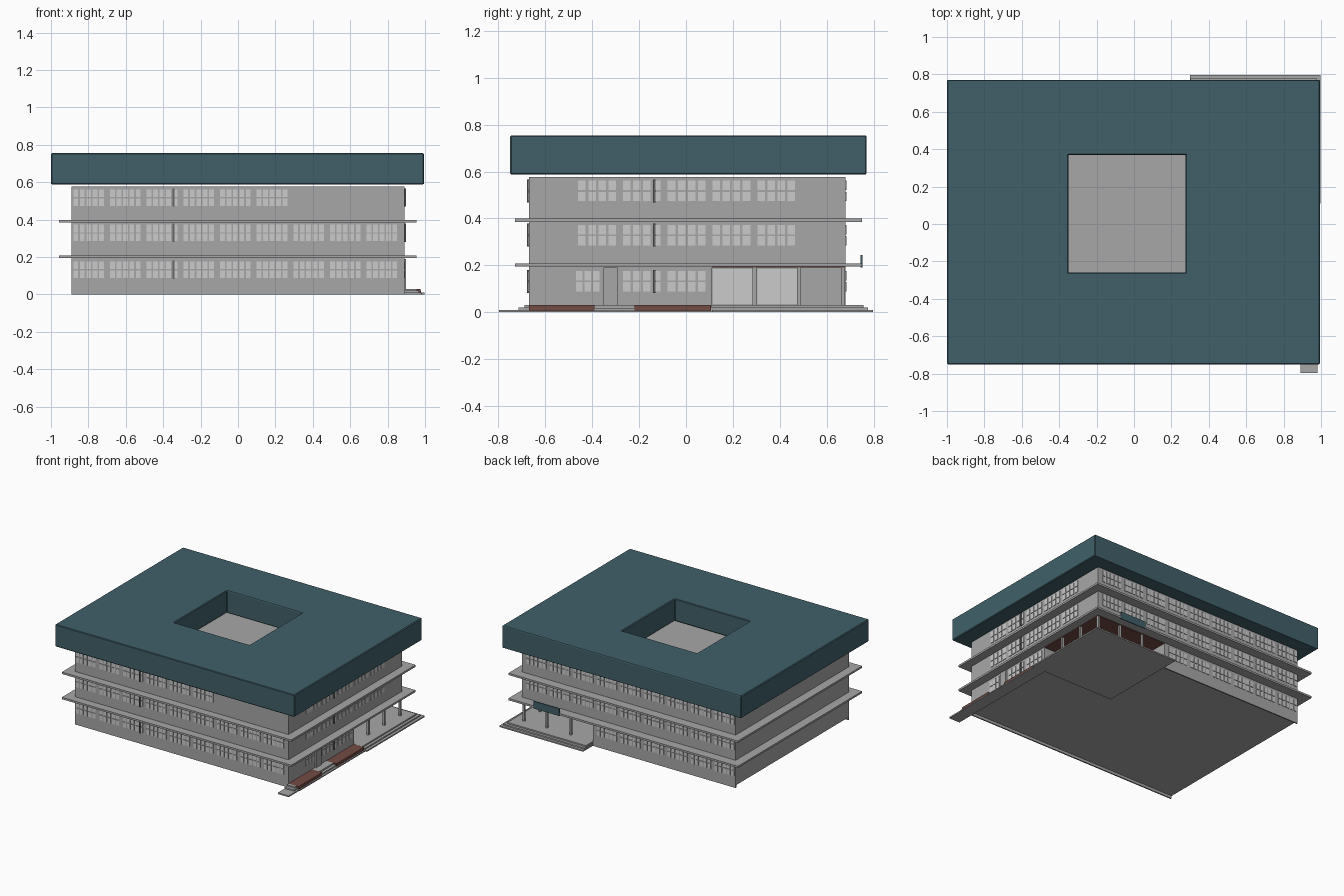
import bpy, bmesh

cube = bpy.data.objects.get("Cube")
if cube:
    bpy.data.objects.remove(cube, do_unlink=True)


def material(name, r, g, b):
    m = bpy.data.materials.new(name)
    m.use_nodes = True
    m.diffuse_color = (r, g, b, 1)
    m.node_tree.nodes["Principled BSDF"].inputs["Base Color"].default_value = (r, g, b, 1)
    return m


CONCRETE = material("concrete grey", 0.39, 0.39, 0.39)
GLASS = material("pale window", 0.6, 0.6, 0.6)
TEAL = material("roof teal", 0.052, 0.118, 0.142)
BROWN = material("brick brown", 0.17, 0.07, 0.055)
DARK = material("dark grey", 0.13, 0.13, 0.13)


def finish(name, bm, mat):
    bmesh.ops.recalc_face_normals(bm, faces=bm.faces[:])
    mesh = bpy.data.meshes.new(name)
    bm.to_mesh(mesh)
    bm.free()
    mesh.materials.append(mat)
    ob = bpy.data.objects.new(name, mesh)
    bpy.context.collection.objects.link(ob)
    return ob


def add_prism(bm, outline, z0, z1):
    """Extrude a plan outline from z0 up to z1."""
    face = bm.faces.new([bm.verts.new((x, y, z0)) for x, y in outline])
    top = bmesh.ops.extrude_face_region(bm, geom=[face])["geom"]
    for v in top:
        if isinstance(v, bmesh.types.BMVert):
            v.co.z = z1


def rect(x0, x1, y0, y1):
    return [(x0, y0), (x1, y0), (x1, y1), (x0, y1)]


def prism(name, outline, z0, z1, mat):
    bm = bmesh.new()
    add_prism(bm, outline, z0, z1)
    return finish(name, bm, mat)


# Main dimensions
W, S, N = 0.89, -0.67, 0.68          # half width, front wall, back wall
RX, RY = 0.3, 0.11                   # corner of the porch recess
Z1, Z2, TOP = 0.195, 0.385, 0.577    # storey levels
T = 0.004                            # plate thickness

# Walls: ground storey with the back corner cut away, full storeys above
ground = [(-W, S), (W, S), (W, RY), (RX, RY), (RX, N), (-W, N)]
prism("ground_storey", ground, 0.02, Z1 + 0.005, CONCRETE)
prism("upper_storeys", rect(-W, W, S, N), Z1 + 0.005, TOP, CONCRETE)
prism("front_skirt", rect(-W, W, S, S + 0.01), 0, 0.02, CONCRETE)
prism("back_skirt", rect(-W, RX, N - 0.01, N), 0, 0.02, CONCRETE)

# Projecting floor slabs
for label, z in (("lower", Z1), ("upper", Z2)):
    prism(label + "_slab", rect(-0.957, 0.955, -0.73, 0.75), z, z + 0.014, CONCRETE)
prism("porch_ceiling", rect(RX, W, RY, N), Z1 - 0.005, Z1 + 0.001, BROWN)

# Roof ring around the open court
X0, X1, Y0, Y1 = -0.35, 0.275, -0.26, 0.37
outer = rect(-1, 0.995, -0.75, 0.77)
inner = rect(X0, X1, Y0, Y1)
bm = bmesh.new()
rings = [[bm.verts.new((x, y, z)) for x, y in line]
         for line, z in ((outer, 0.588), (outer, 0.755), (inner, 0.755), (inner, 0.588))]
for k in range(4):
    a, b = rings[k], rings[(k + 1) % 4]
    for i in range(4):
        j = (i + 1) % 4
        bm.faces.new((a[i], a[j], b[j], b[i]))
roof = finish("roof", bm, TEAL)
bevel = roof.modifiers.new("edge_bevel", "BEVEL")
bevel.width = 0.005
bevel.segments = 1


# Windows: groups of panes in two rows, laid on a wall
def wall_plate(bm, side, a, b, z0, z1, t=T):
    plan = {"front": rect(a, b, S - t, S),
            "back": rect(a, b, N, N + t),
            "right": rect(W, W + t, a, b)}[side]
    add_prism(bm, plan, z0, z1)


def window_row(name, side, starts, z, panes=5, width=0.172):
    bm = bmesh.new()
    pitch = width / panes
    for s in starts:
        for i in range(panes):
            a = s + i * pitch
            for low, high in ((0, 0.04), (0.047, 0.088)):
                wall_plate(bm, side, a, a + pitch * 0.75, z + low, z + high)
    finish(name, bm, GLASS)


def downpipe(name, side, a, z):
    bm = bmesh.new()
    wall_plate(bm, side, a - 0.005, a + 0.005, z - 0.005, z + 0.093, 0.008)
    finish(name, bm, DARK)


long_wall = [-0.88 + 0.196 * i for i in range(9)]
side_wall = [-0.46 + 0.191 * i for i in range(5)]
rows = (("ground", 0.088), ("middle", 0.285), ("top", 0.474))
for floor, z in rows:
    window_row(floor + "_front_windows", "front", long_wall[:6 if floor == "top" else 9], z)
    window_row(floor + "_back_windows", "back", long_wall[:6 if floor == "ground" else 9], z)
    window_row(floor + "_right_windows", "right",
               side_wall[1:3] if floor == "ground" else side_wall, z, 4)
    downpipe(floor + "_front_mullion", "front", -0.345, z)
    downpipe(floor + "_right_mullion", "right", -0.135, z)
window_row("ground_small_window", "right", [-0.47], z=0.088, panes=3, width=0.11)

# Side door
bm = bmesh.new()
wall_plate(bm, "right", -0.352, -0.293, 0.03, 0.19, 0.009)
finish("side_door", bm, CONCRETE)

# Glazed entrance inside the porch
for i, (a, b) in enumerate(((0.115, 0.285), (0.305, 0.475))):
    prism(f"entrance_glass_{i}", rect(RX, RX + T, a, b), 0.035, 0.185, GLASS)

# Porch platform with steps wrapping the corner
for k in range(3):
    d = 0.02 * k
    prism(f"porch_step_{k}", rect(RX + d * 0.1, 0.998 - d, RY - 0.001 * k, 0.797 - d),
          0.01 * k, 0.01 * (k + 1), CONCRETE)

# Porch columns along both open sides
cols = [(W - 0.01, y) for y in (0.292, 0.482, 0.67)] + [(x, 0.67) for x in (0.69, 0.49)]
for i, (x, y) in enumerate(cols):
    h = 0.008
    prism(f"porch_column_{i}", rect(x - h, x + h, y - h, y + h), 0.03, Z1, CONCRETE)

# Side path with planters, door landing and front steps
prism("side_path", rect(W, 0.985, S, RY), 0, 0.008, CONCRETE)
prism("planter_front", rect(W, 0.975, S, -0.39), 0.008, 0.03, BROWN)
prism("planter_rear", rect(W, 0.975, -0.22, RY - 0.003), 0.008, 0.03, BROWN)
prism("door_step", rect(W, 0.97, -0.39, -0.22), 0.008, 0.018, CONCRETE)
prism("door_landing", rect(W, 0.95, -0.39, -0.22), 0.018, 0.03, CONCRETE)
for k, y in enumerate((-0.797, -0.715, -0.69)):
    prism(f"front_step_{k}", rect(W, 0.98 - 0.012 * k, y, S), 0.01 * k, 0.01 * (k + 1), CONCRETE)

# Sign board on the edge of the lower slab
prism("sign_board", rect(0.53, 0.745, 0.744, 0.752), 0.19, 0.245, TEAL)
